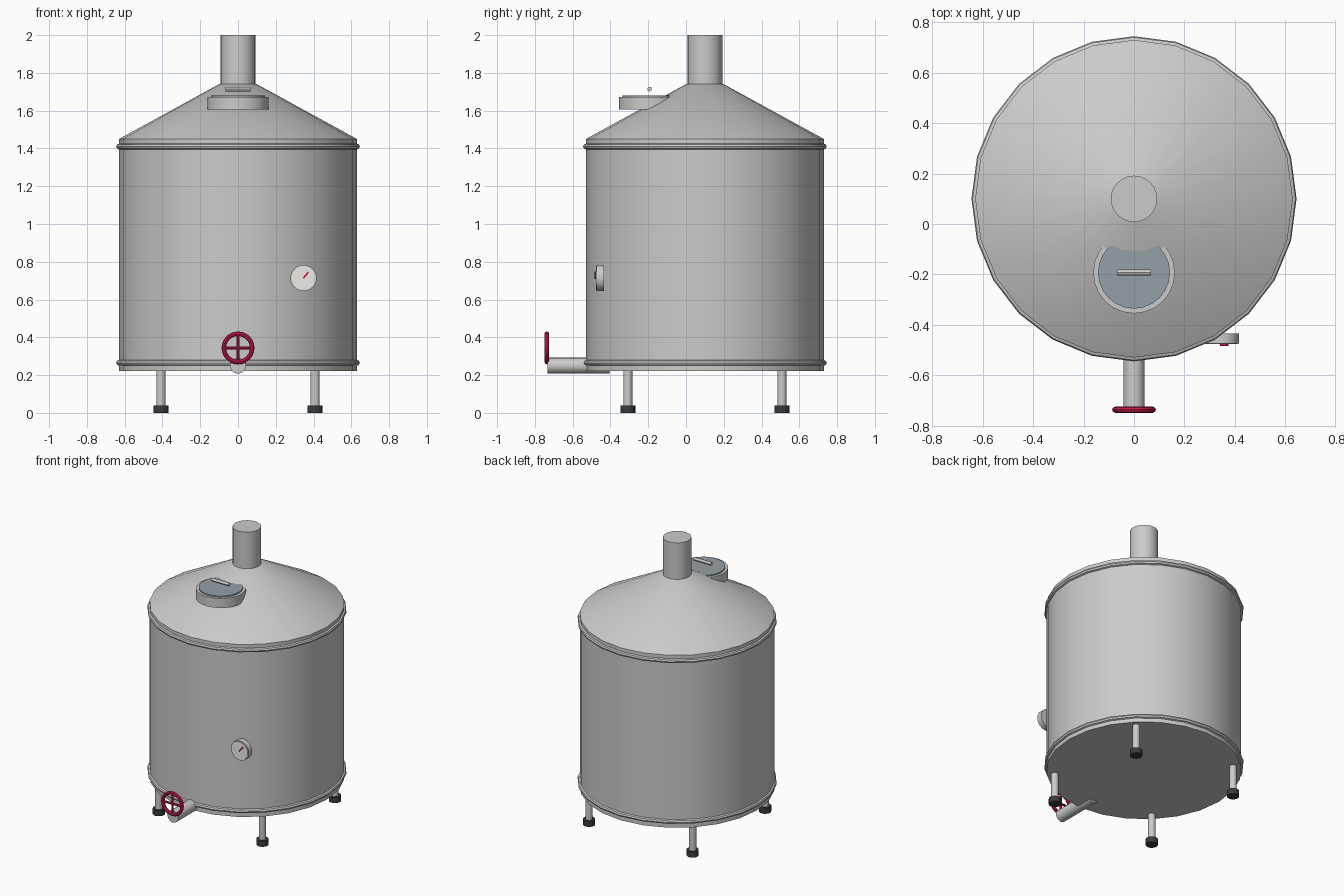
import bpy
from math import pi, radians

if "Cube" in bpy.data.objects:
    bpy.data.objects.remove(bpy.data.objects["Cube"])

CY = 0.10          # tank axis in y
R = 0.63           # tank radius


def paint(obj, name, rgb):
    mat = bpy.data.materials.get(name) or bpy.data.materials.new(name)
    mat.diffuse_color = (*rgb, 1)
    mat.use_nodes = True
    mat.node_tree.nodes["Principled BSDF"].inputs["Base Color"].default_value = mat.diffuse_color
    obj.data.materials.append(mat)


def finish(obj, name, color=None):
    obj.name = name
    bpy.ops.object.shade_smooth_by_angle(angle=radians(30))
    if color:
        paint(obj, *color)
    return obj


def cyl(name, r, depth, loc, rot=(0, 0, 0), sides=24, color=None):
    bpy.ops.mesh.primitive_cylinder_add(vertices=sides, radius=r, depth=depth,
                                        location=loc, rotation=rot)
    return finish(bpy.context.object, name, color)


def upright(name, r, x, y, z0, z1, sides=24, color=None):
    return cyl(name, r, z1 - z0, (x, y, (z0 + z1) / 2), sides=sides, color=color)


def forward(name, r, x, z, y0, y1, sides=24, color=None):
    return cyl(name, r, y1 - y0, (x, (y0 + y1) / 2, z), (pi / 2, 0, 0), sides, color)


def ring(name, major, minor, loc, rot=(0, 0, 0), segs=24, color=None):
    bpy.ops.mesh.primitive_torus_add(major_segments=segs, minor_segments=8,
                                     major_radius=major, minor_radius=minor,
                                     location=loc, rotation=rot)
    return finish(bpy.context.object, name, color)


RED = ("valve_red", (0.6, 0.01, 0.07))
DARK = ("rubber", (0.04, 0.045, 0.05))
SLATE = ("lid_slate", (0.3, 0.35, 0.38))
WHITE = ("dial_white", (0.85, 0.84, 0.8))

# Tank shell, conical roof and flue
upright("tank_body", R, 0, CY, 0.222, 1.45)
bpy.ops.mesh.primitive_cone_add(vertices=24, radius1=R, radius2=0.1, depth=0.29,
                                location=(0, CY, 1.595))
finish(bpy.context.object, "roof_cone")
upright("flue", 0.092, 0, CY, 1.72, 2.0)

# Hoops round the shell
ring("lower_hoop", R, 0.015, (0, CY, 0.265))
ring("upper_hoop", R, 0.015, (0, CY, 1.41))

# Legs with rubber feet
for sx in (-1, 1):
    for sy in (-1, 1):
        x, y = 0.408 * sx, CY + 0.408 * sy
        upright("leg", 0.024, x, y, 0.03, 0.23, 16)
        upright("foot", 0.04, x, y, 0, 0.04, 16, DARK)

# Hatch on the roof
upright("hatch_collar", 0.162, 0, -0.193, 1.605, 1.672)
upright("hatch_lid", 0.143, 0, -0.193, 1.66, 1.681, color=SLATE)
cyl("hatch_handle", 0.012, 0.134, (0, -0.193, 1.714), (0, pi / 2, 0), 12)

# Drain pipe and hand wheel
forward("drain_pipe", 0.042, 0, 0.25, -0.733, -0.405, 20)
W = (0, -0.737, 0.344)
ring("wheel_rim", 0.075, 0.012, W, (pi / 2, 0, 0), 24, RED)
cyl("wheel_spoke_vertical", 0.008, 0.15, W, (0, 0, 0), 10, RED)
cyl("wheel_spoke_horizontal", 0.008, 0.15, W, (0, pi / 2, 0), 10, RED)

# Thermometer: case, dial, needle
forward("gauge_case", 0.07, 0.347, 0.714, -0.474, -0.435)
forward("gauge_dial", 0.063, 0.347, 0.714, -0.477, -0.46, color=WHITE)
bpy.ops.mesh.primitive_cube_add(size=1, location=(0.359, -0.48, 0.729),
                                rotation=(0, radians(40), 0))
needle = bpy.context.object
needle.scale = (0.009, 0.009, 0.042)
needle.name = "gauge_needle"
paint(needle, *RED)
